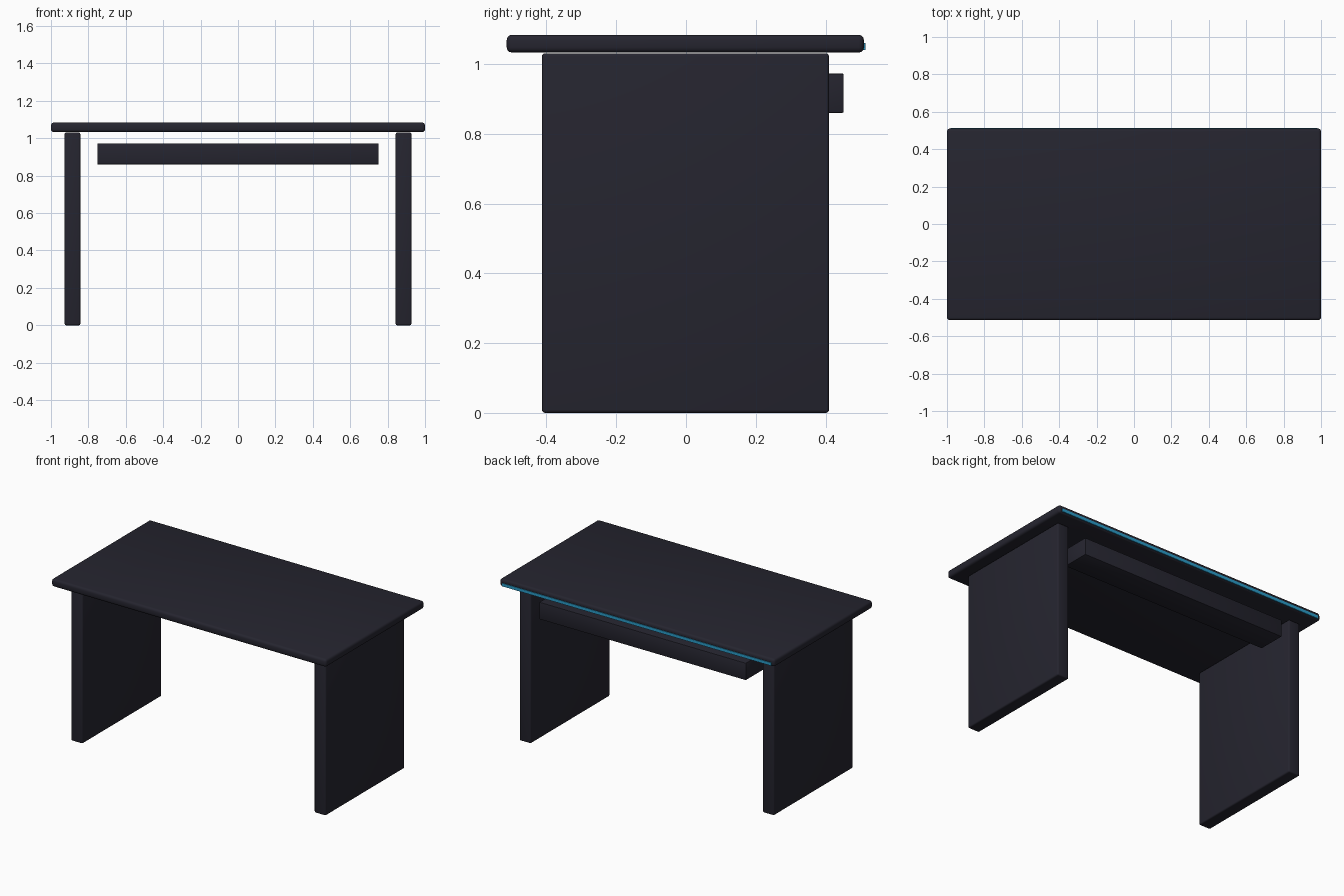
import bpy

cube = bpy.data.objects.get("Cube")
if cube:
    bpy.data.objects.remove(cube, do_unlink=True)


def make_material(name, color):
    mat = bpy.data.materials.new(name)
    mat.use_nodes = True
    mat.diffuse_color = color
    mat.node_tree.nodes["Principled BSDF"].inputs["Base Color"].default_value = color
    return mat


charcoal = make_material("charcoal", (0.0185, 0.018, 0.0285, 1))
cyan = make_material("cyan_blue", (0.023, 0.33, 0.58, 1))


def rounded_box(name, low, high, mat, bevel=0.0, segments=3):
    """Box between two opposite corners with softened edges."""
    centre = [(a + b) / 2 for a, b in zip(low, high)]
    bpy.ops.mesh.primitive_cube_add(size=1, location=centre)
    obj = bpy.context.object
    obj.name = name
    obj.scale = [b - a for a, b in zip(low, high)]
    bpy.ops.object.transform_apply(location=False, rotation=False, scale=True)
    obj.data.materials.append(mat)
    if bevel:
        mod = obj.modifiers.new("soft_edges", "BEVEL")
        mod.width = bevel
        mod.segments = segments
        bpy.ops.object.modifier_apply(modifier=mod.name)
        bpy.ops.object.shade_smooth_by_angle()
    return obj


# Desktop slab
rounded_box("desktop", (-1, -0.514, 1.033), (1, 0.51, 1.084), charcoal, 0.015)

# Panel legs on both sides
for side, x in (("right", -0.885), ("left", 0.885)):
    rounded_box(side + "_leg_panel", (x - 0.042, -0.413, 0), (x + 0.042, 0.41, 1.031),
                charcoal, 0.009)

# Cable tray hung under the back edge
rounded_box("cable_tray", (-0.752, 0.27, 0.86), (0.752, 0.452, 0.973), charcoal, 0.004, 2)

# Thin light strip along the back edge of the desktop
rounded_box("light_strip", (-0.98, 0.504, 1.04), (0.98, 0.514, 1.06), cyan)
